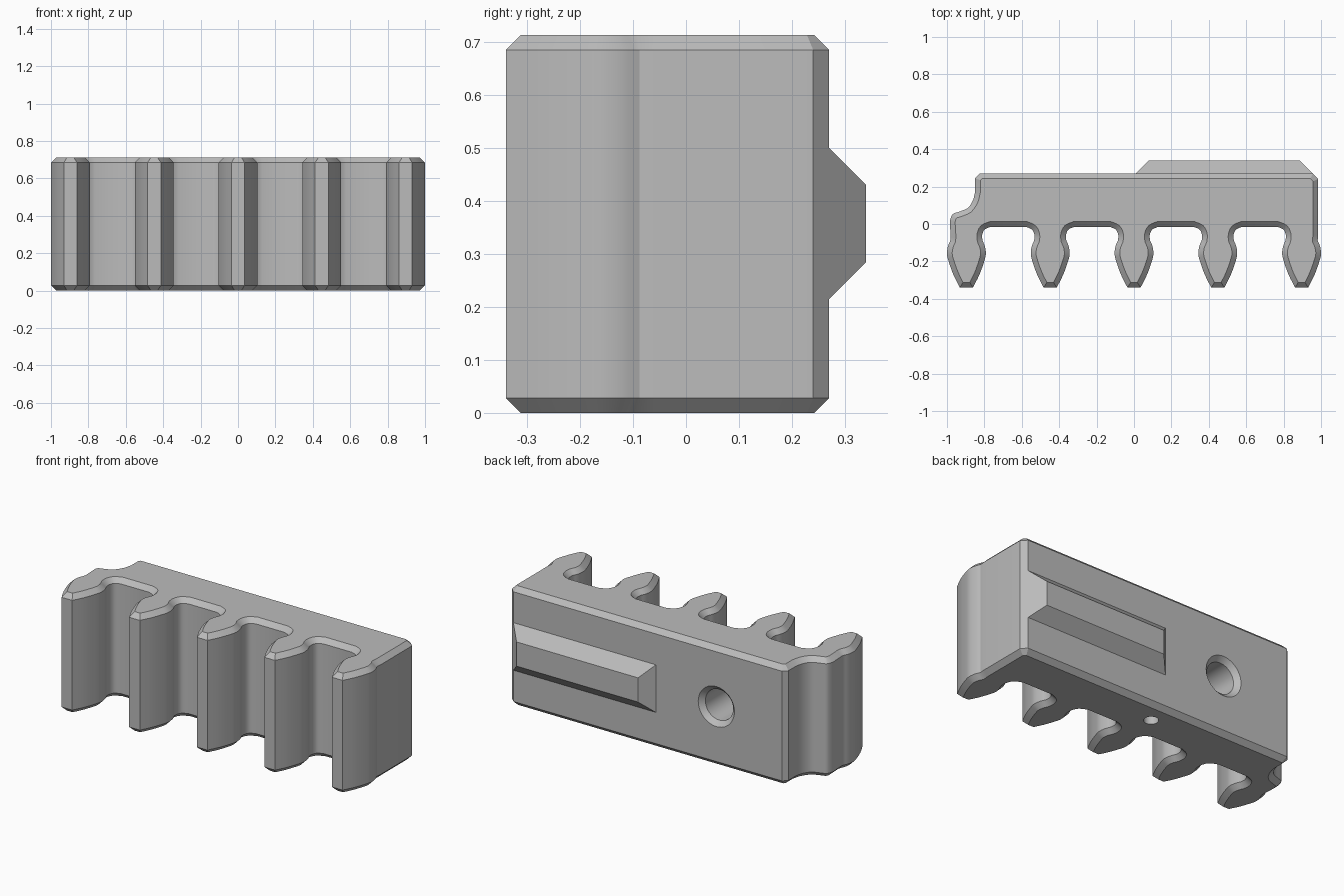
import bpy, bmesh, math
from mathutils import Vector

if "Cube" in bpy.data.objects:
    bpy.data.objects.remove(bpy.data.objects["Cube"], do_unlink=True)

HEIGHT, BEVEL, PITCH = 0.713, 0.028, 0.448

grey = bpy.data.materials.new("plain grey")
grey.use_nodes = True
grey.diffuse_color = (0.5, 0.5, 0.5, 1)
grey.node_tree.nodes["Principled BSDF"].inputs["Base Color"].default_value = (0.5, 0.5, 0.5, 1)


def make_object(name, bm):
    bmesh.ops.recalc_face_normals(bm, faces=bm.faces)
    mesh = bpy.data.meshes.new(name)
    bm.to_mesh(mesh)
    bm.free()
    mesh.materials.append(grey)
    obj = bpy.data.objects.new(name, mesh)
    bpy.context.collection.objects.link(obj)
    return obj


def smooth_curve(points, steps=3):
    """Catmull-Rom curve through the points."""
    p = [Vector(q) for q in points]
    p = [2 * p[0] - p[1]] + p + [2 * p[-1] - p[-2]]
    out = []
    for a, b, c, d in zip(p, p[1:], p[2:], p[3:]):
        for i in range(steps):
            t = i / steps
            out.append(0.5 * (2 * b + (c - a) * t + (2 * a - 5 * b + 4 * c - d) * t ** 2
                              + (3 * b - a - 3 * c + d) * t ** 3))
    return out + [p[-2]]


def inset(loop, dist):
    """Mitred inward offset of a counter-clockwise loop."""
    out = []
    for i, v in enumerate(loop):
        d1 = (v - loop[i - 1]).normalized()
        d2 = (loop[(i + 1) % len(loop)] - v).normalized()
        n1, n2 = Vector((-d1.y, d1.x)), Vector((-d2.y, d2.x))
        out.append(v + (n1 + n2) * dist / (1 + n1.dot(n2)))
    return out


def ring_solid(name, rings):
    """Closed solid through a stack of matching rings."""
    bm = bmesh.new()
    stack = [[bm.verts.new(p) for p in ring] for ring in rings]
    for low, high in zip(stack, stack[1:]):
        for i in range(len(low)):
            bm.faces.new((low[i - 1], low[i], high[i], high[i - 1]))
    bm.faces.new(stack[0])
    bm.faces.new(stack[-1])
    return make_object(name, bm)


def round_cutter(name, centre, axis, sections):
    """Revolved cutter from (distance along axis, radius) sections."""
    axis = Vector(axis)
    u = axis.orthogonal().normalized()
    w = axis.cross(u)
    turns = [math.tau * i / 40 for i in range(40)]
    return ring_solid(name, [[Vector(centre) + axis * d + r * (u * math.cos(a) + w * math.sin(a))
                              for a in turns] for d, r in sections])


# Half of one tooth, from tip to the flat of the gap
outer = smooth_curve([(0.035, -0.34), (0.07, -0.27), (0.095, -0.2), (0.104, -0.16), (0.099, -0.12),
                      (0.086, -0.088)])
fillet = smooth_curve([(0.086, -0.088), (0.084, -0.06), (0.097, -0.03), (0.13, -0.015)])
half = outer + fillet[1:]

# Outline of the rack, counter-clockwise, beginning at the left cove
outline = smooth_curve([(-0.85, 0.17), (-0.862, 0.125), (-0.89, 0.085), (-0.935, 0.066),
                        (-0.97, 0.052), (-0.985, 0.015)])
outline.append(Vector((-0.98, -0.07)))
for i in range(-2, 3):
    centre = Vector((i * PITCH, 0))
    left = outer if i == -2 else half
    right = outer if i == 2 else half
    outline += [centre + Vector((-p.x, p.y)) for p in reversed(left)]
    outline += [centre + p for p in right]
outline += [Vector(p) for p in ((0.985, -0.06), (0.985, 0.24), (0.955, 0.27), (-0.825, 0.27), (-0.85, 0.245))]
inner = inset(outline, BEVEL)

body = ring_solid("toothed_rack", [[(p.x, p.y, z) for p in loop] for loop, z in (
    (inner, 0), (outline, BEVEL), (outline, HEIGHT - BEVEL), (inner, HEIGHT))])

# Countersunk back socket and small hole underneath
cutters = [
    round_cutter("socket_cutter", (-0.39, 0.27, 0.357), (0, -1, 0),
                 ((-0.01, 0.13), (0.028, 0.092), (0.24, 0.092))),
    round_cutter("pin_hole_cutter", (0, 0.14, 0), (0, 0, 1), ((-0.01, 0.04), (0.12, 0.04))),
]
bpy.context.view_layer.objects.active = body
for cutter in cutters:
    mod = body.modifiers.new("hole", "BOOLEAN")
    mod.operation, mod.solver, mod.object = "DIFFERENCE", "EXACT", cutter
    bpy.ops.object.modifier_apply(modifier=mod.name)
    bpy.data.objects.remove(cutter, do_unlink=True)

# Tapered rail on the back, open where it meets the body
bm = bmesh.new()
base, crest = [[bm.verts.new((x, y, z)) for x, z in ((x0, z0), (x1, z0), (x1, z1), (x0, z1))]
               for y, x0, x1, z0, z1 in ((0.27, 0.01, 0.955, 0.215, 0.5),
                                         (0.34, 0.08, 0.885, 0.285, 0.43))]
for i in range(4):
    bm.faces.new((base[i - 1], base[i], crest[i], crest[i - 1]))
bm.faces.new(crest)
rail = make_object("back_rail", bm)
for face in rail.data.polygons:
    if face.center.y > 0.33 and face.normal.y < 0:
        rail.data.flip_normals()

bpy.ops.object.select_all(action="DESELECT")
body.select_set(True)
bpy.ops.object.shade_smooth_by_angle(angle=math.radians(30))
